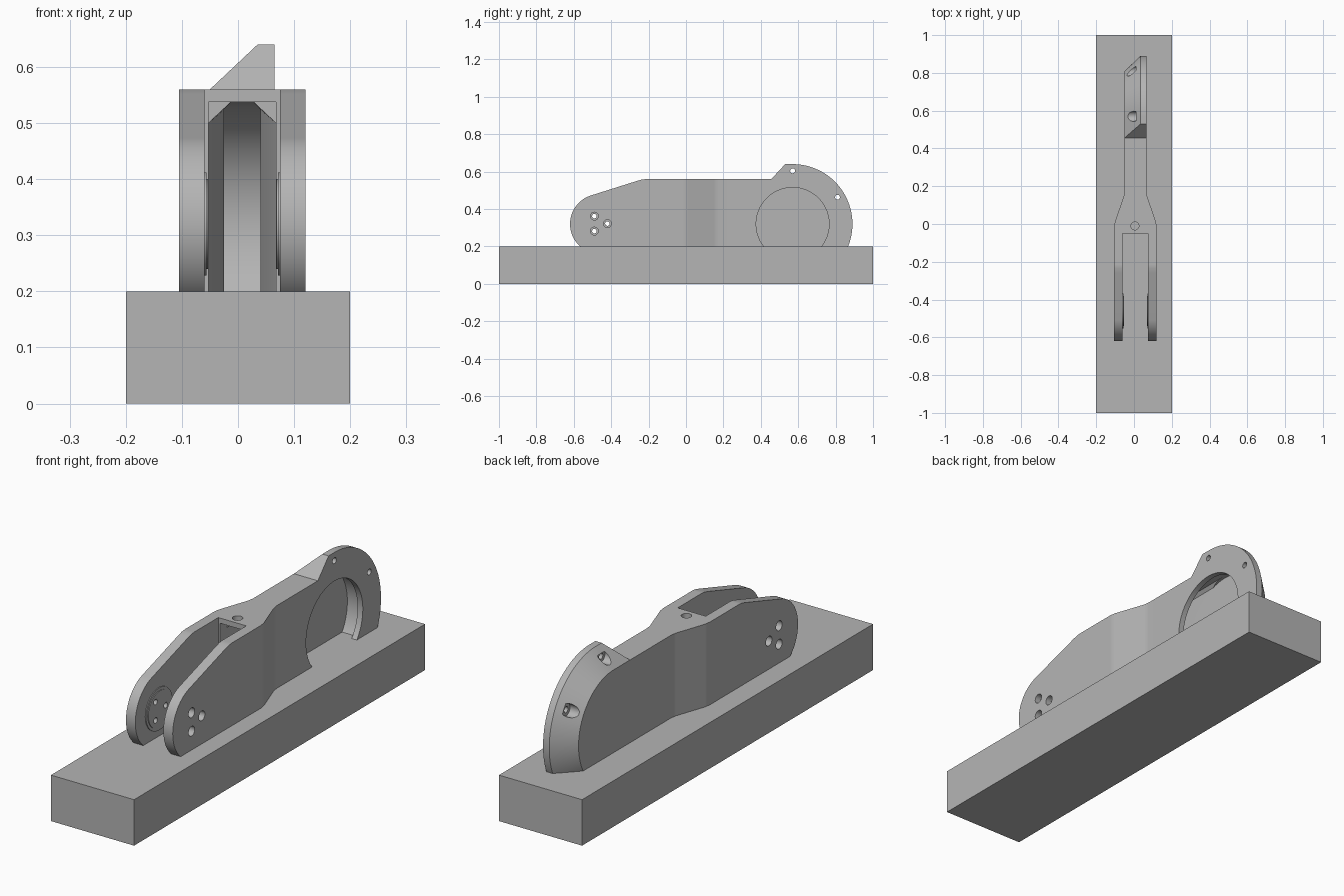
import bpy, bmesh, math

if "Cube" in bpy.data.objects:
    bpy.data.objects.remove(bpy.data.objects["Cube"])

grey = bpy.data.materials.new("plain_grey")
grey.diffuse_color = (0.46, 0.46, 0.46, 1)
grey.use_nodes = True
grey.node_tree.nodes["Principled BSDF"].inputs["Base Color"].default_value = grey.diffuse_color
CX = 0.0075              # mid plane of the arm
MY, MZ = 0.57, 0.32      # axis of the rear motor pocket
FY, FZ = -0.46, 0.32     # axis of the front fork


def loft(name, sections):
    """Closed solid through sections with equal point counts."""
    bm = bmesh.new()
    rings = [[bm.verts.new(p) for p in s] for s in sections]
    n = len(rings[0])
    bm.faces.new(rings[0])
    bm.faces.new(rings[-1])
    for a, b in zip(rings, rings[1:]):
        for i in range(n):
            j = (i + 1) % n
            bm.faces.new((a[i], a[j], b[j], b[i]))
    bmesh.ops.remove_doubles(bm, verts=bm.verts, dist=1e-5)
    bmesh.ops.recalc_face_normals(bm, faces=bm.faces)
    me = bpy.data.meshes.new(name)
    bm.to_mesh(me)
    bm.free()
    me.materials.append(grey)
    ob = bpy.data.objects.new(name, me)
    bpy.context.collection.objects.link(ob)
    return ob


def box(name, x0, x1, y0, y1, z0, z1):
    return loft(name, [[(x0, y0, z), (x1, y0, z), (x1, y1, z), (x0, y1, z)] for z in (z0, z1)])


def arc(cy, cz, r, a0, a1, n):
    return [(cy + r * math.cos(math.radians(a0 + (a1 - a0) * i / n)),
             cz + r * math.sin(math.radians(a0 + (a1 - a0) * i / n))) for i in range(n + 1)]


def side_loft(name, *layers):
    """Solid from (x, side outline) layers."""
    return loft(name, [[(x, y, z) for y, z in pts] for x, pts in layers])


def disc(name, x0, x1, y, z, r, n=32):
    pts = arc(y, z, r, 0, 360, n)[:-1]
    return side_loft(name, (x0, pts), (x1, pts))


def combine(target, tool, op):
    bpy.context.view_layer.objects.active = target
    m = target.modifiers.new("b", 'BOOLEAN')
    m.operation, m.solver, m.object = op, 'EXACT', tool
    bpy.ops.object.modifier_apply(modifier=m.name)
    bpy.data.objects.remove(tool)


# Base block
base = box("base_block", -0.2, 0.2, -1, 1, 0, 0.2)

# Arm front: side outline crossed with the tapering plan outline
side = [(0.3, 0.17), (0.3, 0.56), (-0.215, 0.56), (-0.235, 0.558), (-0.26, 0.551)]
side += arc(FY, FZ, 0.16, 107.5, 249, 40)
arm = side_loft("arm", (-0.2, side), (0.2, side))
half = [(0.1125, -0.7), (0.1125, -0.015), (0.1085, 0.012), (0.0615, 0.148), (0.0575, 0.175), (0.0575, 0.4)]
plan = [(CX + x, y) for x, y in half] + [(CX - x, y) for x, y in reversed(half)]
combine(arm, loft("plan_cutter", [[(x, y, z) for x, y in plan] for z in (0, 0.8)]), 'INTERSECT')

# Arm rear: rounded head with a conical chamfer on the left
start = [(0.3, 0.17), (0.3, 0.56), (0.456, 0.56)]
small = start + [(0.456, 0.56)] + arc(MY, MZ, 0.24, 90, -39, 40)
large = start + [(0.53, 0.64)] + arc(MY, MZ, 0.32, 90, -39, 40)
combine(arm, side_loft("rear_head", (CX - 0.0575, small), (0.035, large), (CX + 0.0575, large)), 'UNION')

# Fork slot
combine(arm, box("slot_cutter", CX - 0.0675, CX + 0.0675, -0.8, -0.05, 0, 0.8), 'DIFFERENCE')

# Motor pocket: wide inside, narrower opening on the right face
combine(arm, disc("pocket_cutter", -0.025, 0.04, MY, MZ, 0.2175, 96), 'DIFFERENCE')
combine(arm, disc("opening_cutter", 0.02, 0.1, MY, MZ, 0.195, 96), 'DIFFERENCE')

# Tunnel from the slot to the pocket, with a chamfered roof
combine(arm, box("mouth_cutter", CX - 0.06, CX + 0.06, -0.1, 0.0, 0.1, 0.5375), 'DIFFERENCE')
tunnel = []
for y, w, z in ((-0.03, 0.06, 0.50), (0.02, 0.06, 0.50), (0.16, 0.0325, 0.524), (MY, 0.0325, 0.524)):
    tunnel.append([(CX - w, y, 0.1), (CX - w, y, z), (CX - 0.02, y, 0.5375),
                   (CX + 0.02, y, 0.5375), (CX + w, y, z), (CX + w, y, 0.1)])
combine(arm, loft("tunnel_cutter", tunnel), 'DIFFERENCE')

# Cable hole in the roof
ring = arc(0.005, -0.01, 0.021, 0, 360, 32)[:-1]
combine(arm, loft("roof_cutter", [[(x, y, z) for x, y in ring] for z in (0.45, 0.7)]), 'DIFFERENCE')

# Stepped round pads on the inner fork faces
for s in (-1, 1):
    for r, inner in ((0.092, 0.064), (0.08, 0.061)):
        combine(arm, disc("pad", CX + s * 0.085, CX + s * inner, FY, FZ, r, 64), 'UNION')

# Counterbored fork screw holes
for y, z in ((-0.49, 0.362), (-0.49, 0.282), (-0.42, 0.322)):
    combine(arm, disc("screw_cutter", -0.3, 0.3, y, z, 0.012, 24), 'DIFFERENCE')
    for s in (-1, 1):
        combine(arm, disc("bore_cutter", CX + s * 0.085, CX + s * 0.3, y, z, 0.021), 'DIFFERENCE')

# Counterbored holes through the conical chamfer
for y, z in ((0.57, 0.604), (0.81, 0.463)):
    combine(arm, disc("head_screw_cutter", -0.3, 0.3, y, z, 0.013, 24), 'DIFFERENCE')
    combine(arm, disc("head_bore_cutter", -0.3, 0.01, y, z, 0.027), 'DIFFERENCE')

# Smooth curves, keep edges sharp
bpy.ops.object.select_all(action='DESELECT')
arm.select_set(True)
bpy.context.view_layer.objects.active = arm
bpy.ops.object.shade_smooth_by_angle(angle=math.radians(17))
wn = arm.modifiers.new("weighted", 'WEIGHTED_NORMAL')
wn.keep_sharp = True
